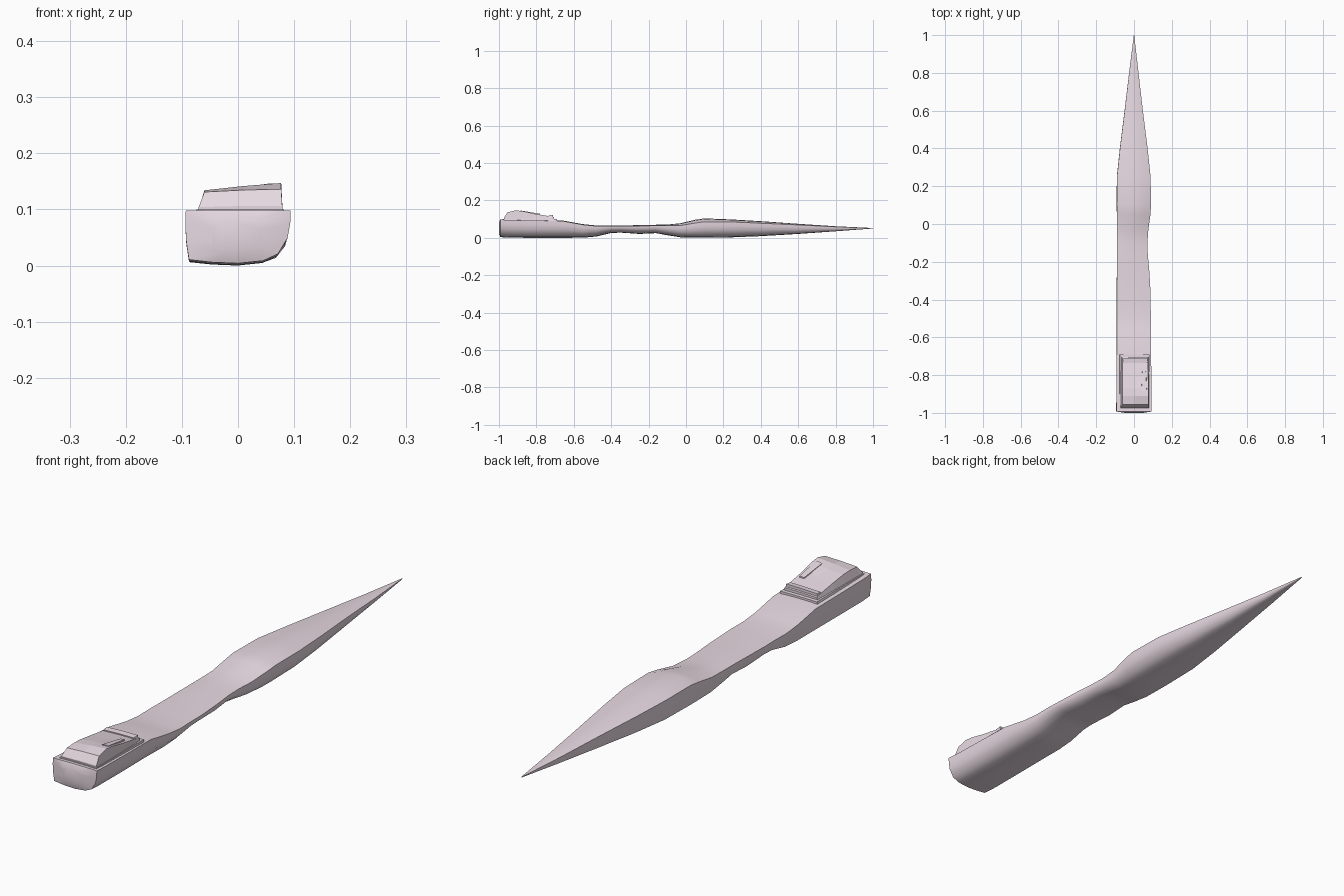
import bpy, bmesh

# Pale pinkish grey used on every part
pale = bpy.data.materials.new("pale_pink_grey")
pale.diffuse_color = (0.80, 0.70, 0.76, 1)


def loft(name, rings):
    """Skin a list of equal-length point rings and cap both ends."""
    bm = bmesh.new()
    rows = [[bm.verts.new(p) for p in ring] for ring in rings]
    n = len(rows[0])
    for a, b in zip(rows, rows[1:]):
        for i in range(n):
            j = (i + 1) % n
            bm.faces.new((a[i], a[j], b[j], b[i]))
    bm.faces.new(rows[0])
    bm.faces.new(rows[-1][::-1])
    bmesh.ops.recalc_face_normals(bm, faces=bm.faces)
    me = bpy.data.meshes.new(name)
    bm.to_mesh(me)
    bm.free()
    me.materials.append(pale)
    ob = bpy.data.objects.new(name, me)
    bpy.context.collection.objects.link(ob)
    return ob


# Body: asymmetric cross-section (straight left side, rounded right side)
SECTION = [(1, 1), (0.99, 0.76), (0.94, 0.48), (0.76, 0.18), (0.48, 0.05),
           (0, 0), (-0.5, 0.02), (-0.93, 0.07), (-0.98, 0.4), (-1, 0.75), (-0.99, 1)]
CROWN = [(-0.5, 0.8), (0, 1), (0.5, 0.8)]

# y, left x, right x, edge height, bottom height, crown of the top
STATIONS = [
    (-0.993, -0.094, 0.094, 0.098, 0.004, 0.001),
    (-0.95, -0.094, 0.093, 0.095, 0.001, 0.002),
    (-0.80, -0.093, 0.092, 0.092, 0.000, 0.002),
    (-0.66, -0.092, 0.090, 0.090, 0.000, 0.003),
    (-0.55, -0.092, 0.089, 0.070, 0.001, 0.003),
    (-0.48, -0.092, 0.089, 0.063, 0.007, 0.003),
    (-0.40, -0.092, 0.088, 0.064, 0.026, 0.003),
    (-0.35, -0.092, 0.087, 0.063, 0.028, 0.003),
    (-0.25, -0.091, 0.081, 0.064, 0.021, 0.004),
    (-0.16, -0.090, 0.073, 0.065, 0.025, 0.005),
    (-0.10, -0.090, 0.071, 0.065, 0.014, 0.006),
    (-0.03, -0.090, 0.076, 0.066, 0.003, 0.012),
    (0.05, -0.091, 0.087, 0.079, 0.001, 0.018),
    (0.10, -0.092, 0.090, 0.086, 0.001, 0.018),
    (0.25, -0.091, 0.088, 0.085, 0.003, 0.013),
    (0.40, -0.075, 0.072, 0.078, 0.009, 0.011),
    (0.60, -0.050, 0.047, 0.069, 0.021, 0.006),
    (0.80, -0.026, 0.024, 0.059, 0.035, 0.003),
    (1.00, -0.001, 0.001, 0.0525, 0.050, 0.000)]

rings = []
for y, xl, xr, top, bot, crown in STATIONS:
    c, h = (xl + xr) / 2, (xr - xl) / 2
    ring = [(c + u * h, y, bot + v * (top - bot)) for u, v in SECTION]
    ring += [(c + u * h, y, top + k * crown) for u, k in CROWN]
    rings.append(ring)
# Slightly bulged front end
front = [(x * 0.5, -1.0, 0.052 + (z - 0.052) * 0.6) for x, y, z in rings[0]]
body = loft("body", [front] + rings)
bpy.context.view_layer.objects.active = body
body.select_set(True)
bpy.ops.object.shade_smooth_by_angle(angle=0.6)


def block(name, stations):
    """Loft from y, base left/right x, base z, top left/right x, top left/right z."""
    out = []
    for y, bl, br, zb, tl, tr, zl, zr in stations:
        out.append([(bl, y, zb), (br, y, zb), (tr, y, zr),
                    ((tl + tr) / 2, y, (zl + zr) / 2 + 0.001), (tl, y, zl)])
    return loft(name, out)


# Base plate under the raised block
block("rear_plate", [
    (-0.98, -0.078, 0.084, 0.085, -0.074, 0.082, 0.100, 0.100),
    (-0.69, -0.078, 0.084, 0.085, -0.074, 0.082, 0.100, 0.100)])

# Raised wedge, highest near the front end
block("rear_wedge", [
    (-0.974, -0.073, 0.080, 0.09, -0.070, 0.079, 0.104, 0.106),
    (-0.955, -0.073, 0.080, 0.09, -0.060, 0.077, 0.131, 0.136),
    (-0.910, -0.073, 0.080, 0.09, -0.060, 0.077, 0.134, 0.147),
    (-0.870, -0.072, 0.080, 0.09, -0.060, 0.077, 0.132, 0.142),
    (-0.810, -0.072, 0.080, 0.09, -0.060, 0.075, 0.124, 0.129),
    (-0.740, -0.070, 0.079, 0.09, -0.061, 0.074, 0.114, 0.117),
    (-0.705, -0.070, 0.078, 0.09, -0.063, 0.074, 0.108, 0.110)])

# Lip at the low end of the wedge
block("wedge_lip", [
    (-0.735, -0.062, 0.074, 0.105, -0.058, 0.070, 0.117, 0.120),
    (-0.712, -0.064, 0.075, 0.105, -0.060, 0.072, 0.119, 0.122)])

# Small raised ridge on the wedge's right half
block("wedge_ridge", [
    (-0.885, 0.035, 0.072, 0.125, 0.040, 0.068, 0.144, 0.146),
    (-0.780, 0.040, 0.066, 0.110, 0.044, 0.062, 0.127, 0.129)])
